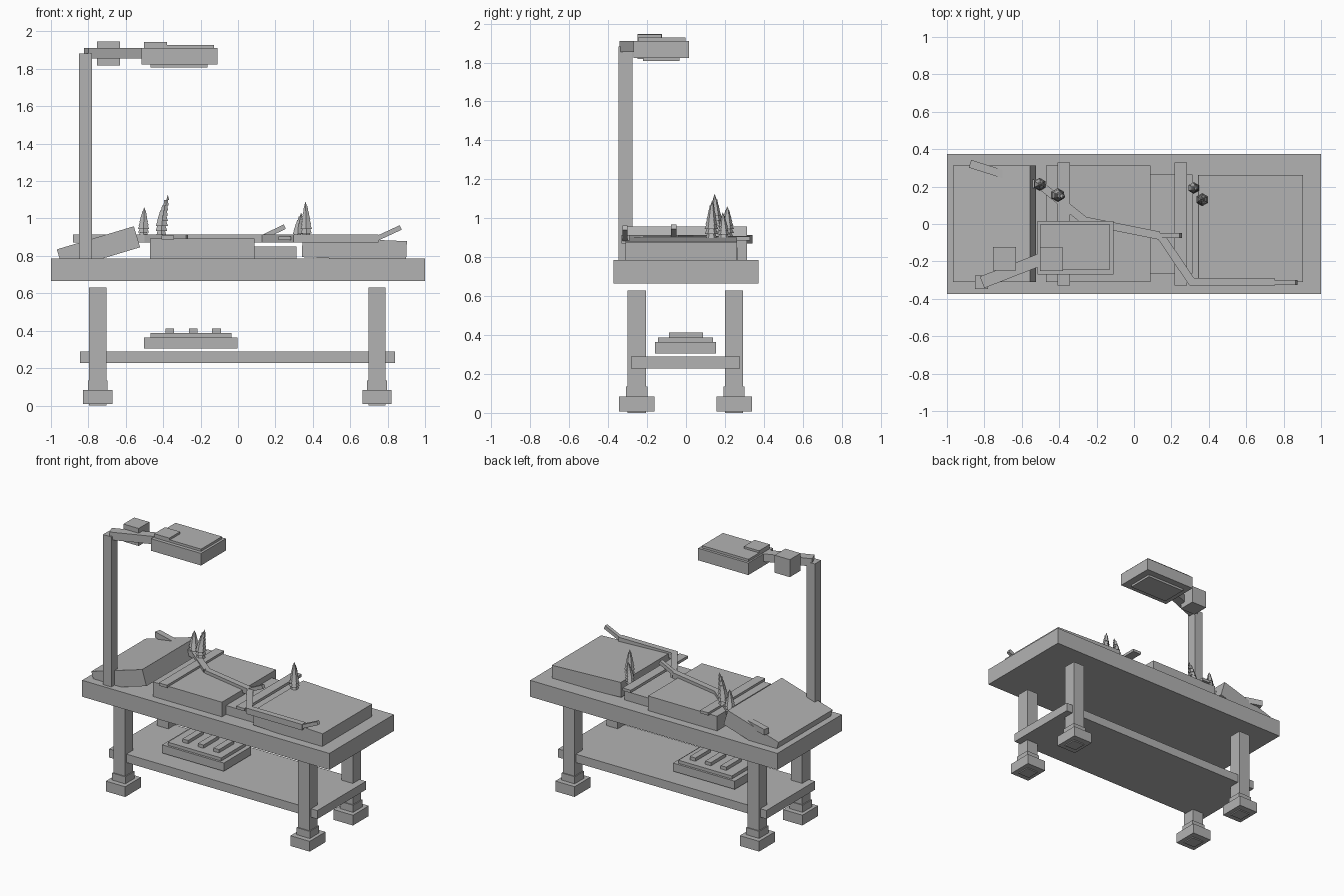
import bpy, bmesh, math
from mathutils import Vector, Matrix

grey = bpy.data.materials.new("plain grey")
grey.diffuse_color = (0.45, 0.45, 0.45, 1)


def finish(name, bm):
    mesh = bpy.data.meshes.new(name)
    bm.to_mesh(mesh)
    bm.free()
    mesh.materials.append(grey)
    obj = bpy.data.objects.new(name, mesh)
    bpy.context.collection.objects.link(obj)
    return obj


def box(name, x, y, z):
    """Box from (min, max) ranges."""
    bm = bmesh.new()
    size = [b - a for a, b in (x, y, z)]
    mid = [(a + b) / 2 for a, b in (x, y, z)]
    bmesh.ops.create_cube(bm, size=1, matrix=Matrix.Diagonal((*size, 1)))
    obj = finish(name, bm)
    obj.location = mid
    return obj


def beam(name, p, q, width, height):
    """Rectangular bar running from p to q."""
    p, q = Vector(p), Vector(q)
    d = q - p
    h = d.length / 2
    obj = box(name, (-h, h), (-width / 2, width / 2), (-height / 2, height / 2))
    obj.location = (p + q) / 2
    obj.rotation_euler = (0, -math.atan2(d.z, math.hypot(d.x, d.y)), math.atan2(d.y, d.x))
    return obj


def spike(name, x, y, z0, z1, radius, lean, tiers=8):
    """Leaf-shaped cone of overlapping tiers, leaning along x and y."""
    bm = bmesh.new()
    step = (z1 - z0) / tiers
    for i in range(tiers):
        t = i / tiers
        r = radius * (0.85 + 0.75 * t if t < 0.2 else 1.0 - 0.95 * ((t - 0.2) / 0.8) ** 1.3)
        at = Vector((x + lean[0] * t * t, y + lean[1] * t * t, z0 + step * (i + 0.5)))
        top = 0.0005 if i == tiers - 1 else r * 0.72
        bmesh.ops.create_cone(bm, cap_ends=True, segments=6, radius1=r, radius2=top,
                              depth=step, matrix=Matrix.Translation(at))
    return finish(name, bm)


# table top and lower shelf
box("table_top", (-1, 1), (-0.373, 0.373), (0.665, 0.785))
box("lower_shelf", (-0.845, 0.84), (-0.283, 0.278), (0.228, 0.29))

# four legs with two-step feet
for cx in (-0.75, 0.743):
    for cy in (-0.253, 0.247):
        for part, r, ry, z in (("leg", 0.046, 0.047, (0, 0.63)),
                               ("ankle", 0.053, 0.054, (0.078, 0.135)),
                               ("foot", 0.078, 0.091, (0.008, 0.083))):
            box(part, (cx - r, cx + r), (cy - ry, cy + ry), z)

# control unit on the shelf
box("unit_body", (-0.502, -0.003), (-0.16, 0.154), (0.305, 0.365))
box("unit_lid", (-0.467, -0.035), (-0.144, 0.138), (0.364, 0.388))
for cx in (-0.365, -0.24, -0.115):
    box("unit_rib", (cx - 0.023, cx + 0.023), (-0.088, 0.088), (0.387, 0.412))

# cushions
head = box("head_cushion", (-0.215, 0.215), (-0.311, 0.313), (-0.0585, 0.0585))
head.location = (-0.746, 0.001, 0.8405)
head.rotation_euler.y = -math.radians(16.7)
box("middle_cushion", (-0.47, 0.088), (-0.311, 0.313), (0.78, 0.892))
box("cushion_bridge", (0.05, 0.312), (-0.264, 0.265), (0.78, 0.85))
foot = box("foot_cushion", (-0.279, 0.279), (-0.286, 0.286), (-0.054, 0.054))
foot.location = (0.622, -0.025, 0.836)
foot.rotation_euler.y = math.radians(2.3)

# cross straps
for x0, z in ((-0.41, (0.888, 0.908)), (0.216, (0.885, 0.905))):
    box("strap", (x0, x0 + 0.067), (-0.33, 0.33), z)

# branching rail lying over the cushions
Z = 0.893
path = [(-0.877, 0.322), (-0.49, 0.2), (-0.265, 0.018), (0.135, -0.062)]
for a, b in zip(path, path[1:]):
    beam("rail", (*a, Z), (*b, Z), 0.043, 0.043)
beam("rail_branch", (0.14, -0.06, Z), (0.315, -0.318, Z), 0.043, 0.043)
beam("rail_end", (0.3, -0.311, Z), (0.75, -0.311, Z), 0.043, 0.043)
beam("rail_tip", (0.12, -0.062, 0.894), (0.25, -0.062, 0.956), 0.028, 0.026)
beam("rail_tip", (0.745, -0.313, 0.894), (0.87, -0.313, 0.952), 0.026, 0.026)

# tiered spikes
spike("spike", -0.505, 0.212, 0.905, 1.06, 0.036, (0.005, 0.0))
spike("spike", -0.41, 0.155, 0.905, 1.125, 0.038, (0.045, -0.01))
spike("spike", 0.365, 0.13, 0.895, 1.09, 0.036, (-0.005, 0.005))
spike("spike", 0.318, 0.193, 0.88, 1.03, 0.032, (0.025, -0.005))

# lamp: post, arm, joint, head
box("lamp_post", (-0.849, -0.781), (-0.348, -0.276), (0.78, 1.882))
beam("lamp_arm", (-0.812, -0.312, 1.883), (-0.47, -0.178, 1.883), 0.066, 0.057)
box("lamp_joint", (-0.753, -0.63), (-0.248, -0.124), (1.818, 1.946))
box("lamp_head", (-0.515, -0.11), (-0.27, 0.016), (1.823, 1.911))
box("lamp_lid", (-0.503, -0.128), (-0.244, -0.003), (1.91, 1.928))
box("lamp_cap", (-0.503, -0.38), (-0.25, -0.126), (1.927, 1.943))
box("lamp_lens", (-0.468, -0.162), (-0.222, -0.033), (1.807, 1.824))
